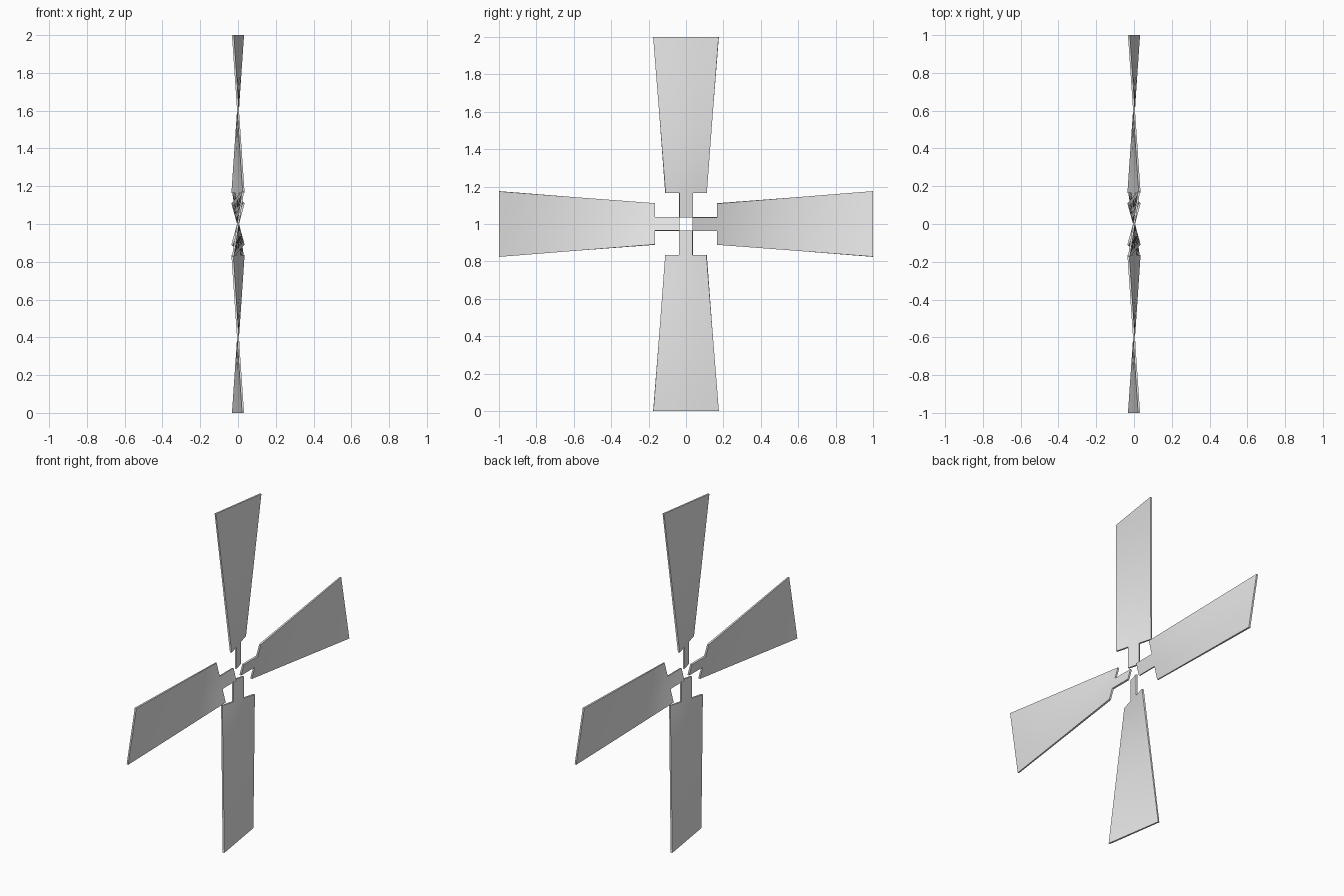
import bpy, bmesh, math

cube = bpy.data.objects.get("Cube")
if cube:
    bpy.data.objects.remove(cube, do_unlink=True)

# Plain grey metal
grey = bpy.data.materials.new("light_grey")
grey.use_nodes = True
color = (0.8, 0.8, 0.8, 1)
grey.diffuse_color = color
grey.node_tree.nodes["Principled BSDF"].inputs["Base Color"].default_value = color

HUB, ROOT, TIP = 0.035, 0.165, 1.0      # radii along the blade
STEM_W, ROOT_W, TIP_W = 0.035, 0.11, 0.175   # half widths
ROOT_X, TIP_X = -0.03, 0.027            # depth of the +y edge, gives the twist
THICKNESS = 0.01
STEPS = 12


def blade_mesh():
    """Twisted paddle with a narrow stem, pointing up +z."""
    bm = bmesh.new()
    split = STEM_W / ROOT_W
    rows = []
    for i in range(STEPS + 1):
        t = i / STEPS
        r = ROOT + t * (TIP - ROOT)
        w = ROOT_W + t * (TIP_W - ROOT_W)
        x = ROOT_X + t * (TIP_X - ROOT_X)
        rows.append([bm.verts.new((u * x, u * w, r)) for u in (-1, -split, split, 1)])
    for low, high in zip(rows, rows[1:]):
        for a in range(3):
            bm.faces.new((low[a], low[a + 1], high[a + 1], high[a]))
    # Stem continues the root plane towards the hub
    inner = [bm.verts.new((s * split * ROOT_X, s * STEM_W, HUB)) for s in (-1, 1)]
    bm.faces.new((inner[0], inner[1], rows[0][2], rows[0][1]))
    bmesh.ops.recalc_face_normals(bm, faces=bm.faces)
    mesh = bpy.data.meshes.new("blade")
    bm.to_mesh(mesh)
    bm.free()
    mesh.materials.append(grey)
    return mesh


# Four blades around the open hub
for k, name in enumerate(("top", "front", "bottom", "back")):
    blade = bpy.data.objects.new(name + "_blade", blade_mesh())
    bpy.context.collection.objects.link(blade)
    blade.location = (0, 0, 1)
    blade.rotation_euler = (k * math.pi / 2, 0, 0)
    plate = blade.modifiers.new("plate", "SOLIDIFY")
    plate.thickness = THICKNESS
    plate.offset = 0
    bpy.ops.object.select_all(action="DESELECT")
    blade.select_set(True)
    bpy.context.view_layer.objects.active = blade
    bpy.ops.object.modifier_apply(modifier=plate.name)
    bpy.ops.object.shade_smooth_by_angle(angle=math.radians(30))
